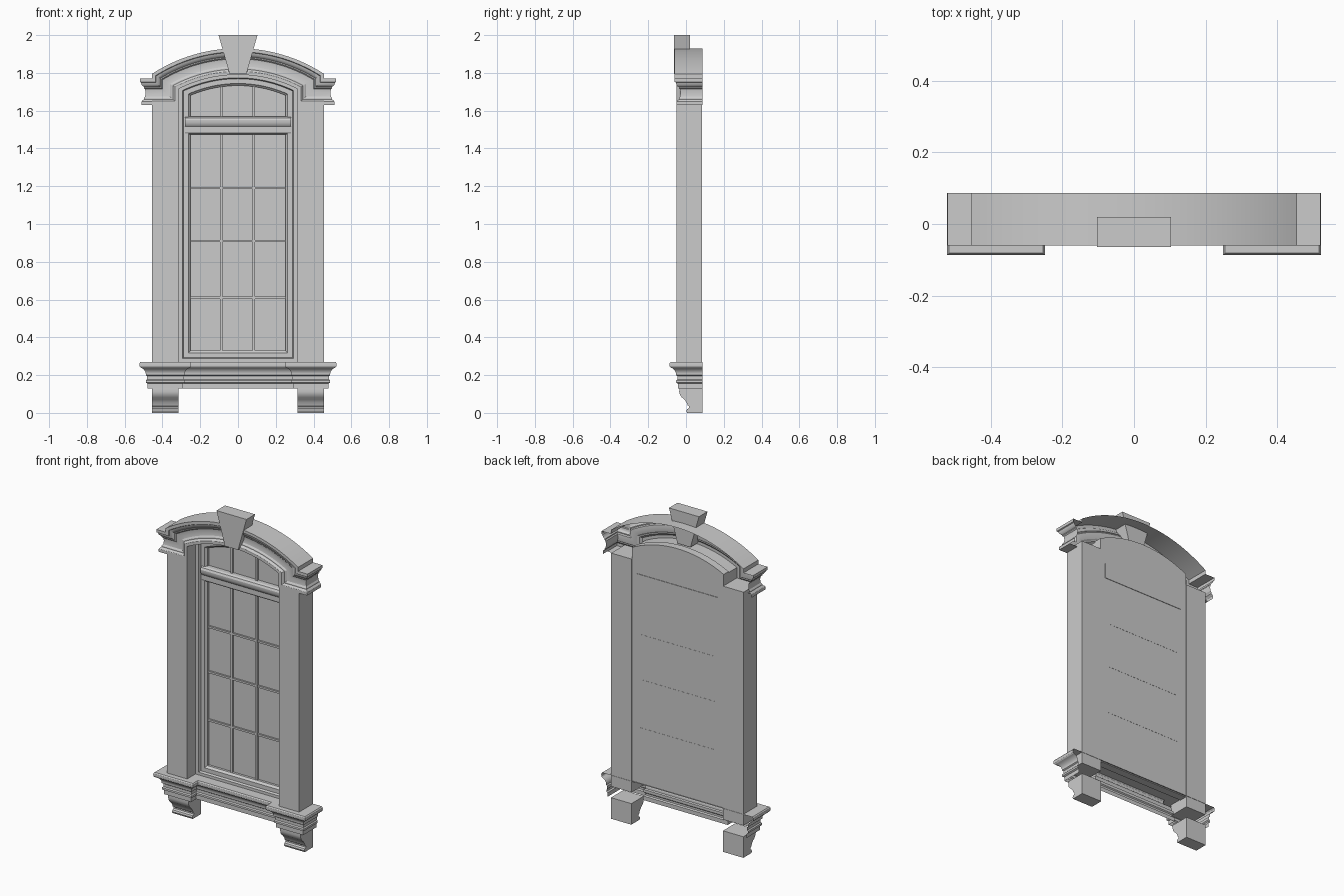
import bpy, bmesh, math

if "Cube" in bpy.data.objects:
    bpy.data.objects.remove(bpy.data.objects["Cube"])

BACK = 0.087      # rear plane
ARC_Z = 1.096     # centre height of every arch curve
N = 32            # segments per arch


def finish(name, bm, smooth=True):
    bmesh.ops.remove_doubles(bm, verts=bm.verts, dist=1e-5)
    bmesh.ops.recalc_face_normals(bm, faces=bm.faces)
    me = bpy.data.meshes.new(name)
    bm.to_mesh(me)
    bm.free()
    ob = bpy.data.objects.new(name, me)
    bpy.context.collection.objects.link(ob)
    if smooth:
        bpy.ops.object.select_all(action='DESELECT')
        ob.select_set(True)
        bpy.context.view_layer.objects.active = ob
        bpy.ops.object.shade_smooth_by_angle(angle=math.radians(25))
    return ob


def loft(name, rows, closed=False, cap_first=False):
    """Skin rows of equal point count."""
    bm = bmesh.new()
    vs = [[bm.verts.new(p) for p in r] for r in rows]
    n = len(rows[0])
    for a, b in zip(vs, vs[1:]):
        for i in range(n if closed else n - 1):
            j = (i + 1) % n
            bm.faces.new((a[i], a[j], b[j], b[i]))
    if cap_first:
        bm.faces.new(vs[0])
    return finish(name, bm)


def prism(name, pts, axis, lo, hi, smooth=True):
    """Extrude a 2D outline along x (pts = y,z) or y (pts = x,z)."""
    bm = bmesh.new()
    put = (lambda p, t: (t, p[0], p[1])) if axis == 'x' else (lambda p, t: (p[0], t, p[1]))
    a = [bm.verts.new(put(p, lo)) for p in pts]
    b = [bm.verts.new(put(p, hi)) for p in pts]
    bm.faces.new(a)
    bm.faces.new(b)
    for i in range(len(pts)):
        j = (i + 1) % len(pts)
        bm.faces.new((a[i], a[j], b[j], b[i]))
    return finish(name, bm, smooth)


def box(name, x0, x1, y0, y1, z0, z1):
    return prism(name, [(x0, z0), (x1, z0), (x1, z1), (x0, z1)], 'y', y0, y1, False)


def arc(r, half):
    """Arch points from x=+half to x=-half."""
    t = math.asin(half / r)
    return [(r * math.sin(t - 2 * t * i / N), ARC_Z + r * math.cos(t - 2 * t * i / N))
            for i in range(N + 1)]


# Entablature: one moulding running along the capitals, up, and over the arch
def entablature_row(d, off, y=None):
    y = -0.02 - off if y is None else y
    xe, z, xi = 0.48 + off, 1.77 - d, 0.455 - d
    half = [(xe, BACK, z), (xe, y, z), (xi, y, z)]
    mid = [(px, y, pz) for px, pz in arc(0.834 - d, xi)]
    return half + mid + [(-px, py, pz) for px, py, pz in reversed(half)]


profile = [(0, .04), (.018, .04), (.021, .034), (.031, .031), (.040, .024), (.044, .018),
           (.050, .018), (.056, .012), (.075, .009), (.095, .012), (.104, .018),
           (.110, .018), (.116, .026), (.122, .03), (.14, .03)]
loft("arched_entablature",
     [entablature_row(0, .04, BACK)] + [entablature_row(d, o) for d, o in profile]
     + [entablature_row(.14, .03, .045)])

# Keystone
prism("keystone", [(-.045, 1.795), (.045, 1.795), (.103, 2), (-.103, 2)], 'y', -.064, .02, False)


# Sill with projecting ends under the piers
def sill_row(off, z):
    xe, y, xi, yc = .475 + off, -.04 - off, .295 - off, .01 - off
    half = [(xe, BACK, z), (xe, y, z), (xi, y, z), (xi, yc, z)]
    return half + [(-px, py, pz) for px, py, pz in reversed(half)]


sill = [(.041, .27), (.046, .264), (.047, .255), (.046, .246), (.041, .24), (.032, .236),
        (.022, .228), (.015, .217), (.013, .208), (.013, .2), (.006, .195), (.006, .178),
        (.012, .172), (.012, .16), (.003, .155), (.003, .13)]
loft("window_sill", [sill_row(o, z) for o, z in sill], cap_first=True)

# Piers and scroll brackets on both sides
bracket = [(BACK, .131), (-.035, .131), (-.036, .112), (-.032, .096), (-.022, .082), (-.008, .07),
           (.003, .056), (.009, .04), (.017, .034), (.017, .026), (.006, .02), (.002, .01), (.006, 0),
           (BACK, 0)]
for side, s in (("left", -1), ("right", 1)):
    lo, hi = sorted((s * .315, s * .455))
    box(side + "_pier", lo, hi, -.049, .085, .2, 1.65)
    prism(side + "_bracket", bracket, 'x', lo, hi)


# Window frame: stepped moulding round the arched opening
def opening(e):
    x, z = .315 - e, .265 + e
    return [(-x, z), (x, z)] + arc(.70 - e, x)


frame = [(0, .08), (0, .032), (.022, .032), (.027, .046), (.052, .046), (.058, .054), (.064, .058),
         (.064, .076)]
loft("window_frame", [[(x, y, z) for x, z in opening(e)] for e, y in frame], closed=True)

# Glass panel closing the back
prism("glass_panel", opening(0), 'y', .073, .08, False)

# Rounded transom rail between the sashes
rail = [(.083, 1.475), (.055, 1.475), (.046, 1.479), (.042, 1.487), (.042, 1.515), (.036, 1.522),
        (.03, 1.535), (.03, 1.55), (.036, 1.562), (.048, 1.568), (.083, 1.568)]
prism("transom_rail", rail, 'x', -.28, .28)

# Glazing bars
for i, x in enumerate((-.088, .083)):
    box("vertical_bar_%d" % i, x - .007, x + .007, .06, .08, .32, 1.735)
for i, z in enumerate((.61, .91, 1.19)):
    box("horizontal_bar_%d" % i, -.255, .255, .062, .081, z - .006, z + .006)
